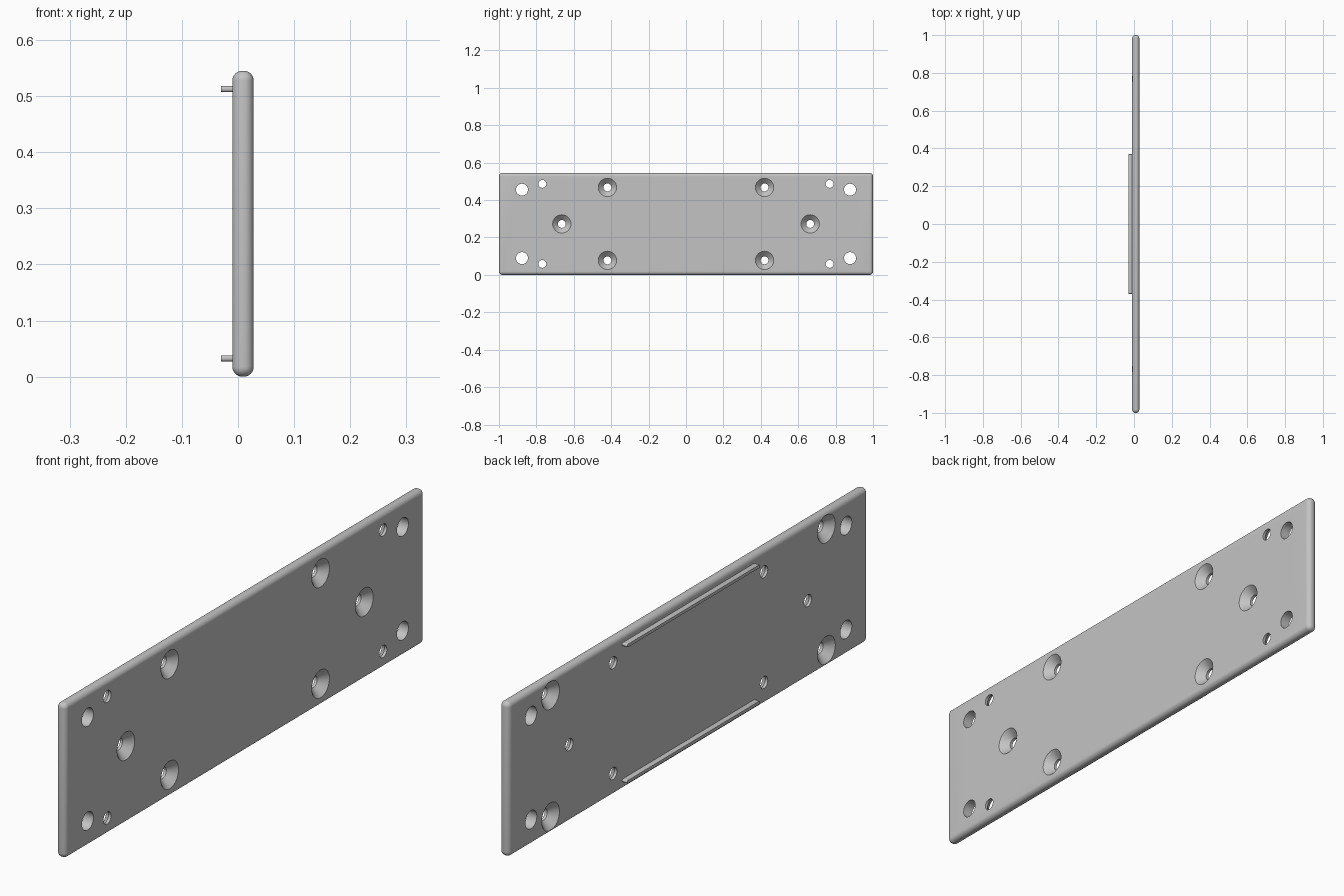
import bpy, bmesh, math

cube = bpy.data.objects.get("Cube")
if cube:
    bpy.data.objects.remove(cube, do_unlink=True)

HEIGHT = 0.545
BACK, FACE = -0.01, 0.028   # x of the plate's two broad faces
MID = HEIGHT / 2
SEGMENTS = 40

grey = bpy.data.materials.new("plain grey")
grey.use_nodes = True
COLOUR = (0.55, 0.55, 0.55, 1)
grey.diffuse_color = COLOUR
grey.node_tree.nodes["Principled BSDF"].inputs["Base Color"].default_value = COLOUR


def make_object(name, bm):
    bmesh.ops.recalc_face_normals(bm, faces=bm.faces)
    mesh = bpy.data.meshes.new(name)
    bm.to_mesh(mesh)
    bm.free()
    mesh.materials.append(grey)
    obj = bpy.data.objects.new(name, mesh)
    bpy.context.collection.objects.link(obj)
    return obj


def box(bm, x0, x1, y0, y1, z0, z1):
    verts = bmesh.ops.create_cube(bm, size=1)["verts"]
    for v in verts:
        v.co.x = x1 if v.co.x > 0 else x0
        v.co.y = y1 if v.co.y > 0 else y0
        v.co.z = z1 if v.co.z > 0 else z0


def lathe_x(bm, profile, y, z):
    """Closed solid of revolution along x from (x, radius) pairs."""
    rings = []
    for x, r in profile:
        angles = [math.tau * i / SEGMENTS for i in range(SEGMENTS)]
        rings.append([bm.verts.new((x, y + r * math.cos(a), z + r * math.sin(a)))
                      for a in angles])
    for a, b in zip(rings, rings[1:]):
        for i in range(SEGMENTS):
            j = (i + 1) % SEGMENTS
            bm.faces.new((a[i], a[j], b[j], b[i]))
    bm.faces.new(rings[0])
    bm.faces.new(rings[-1])


def countersink(face, direction):
    """Narrow bore widening into a cone at the given face."""
    bore, rim, over = 0.021, 0.049, 0.02
    depth = rim - bore
    return [(face - direction * 0.08, bore), (face - direction * depth, bore),
            (face, rim), (face + direction * over, rim)]


# Plate with fully rounded edges
bm = bmesh.new()
box(bm, BACK, FACE, -1, 1, 0, HEIGHT)
bmesh.ops.bevel(bm, geom=bm.edges[:], offset=0.0175, segments=8,
                profile=0.5, affect='EDGES')
plate = make_object("plate", bm)

# Cutters for all holes, mirrored about the plate centre
straight = [(-0.1, 0.032), (0.1, 0.032)]
front_sink = countersink(FACE, 1)
rear_sink = countersink(BACK, -1)
bm = bmesh.new()
for side in (-1, 1):
    lathe_x(bm, front_sink, side * 0.664, MID)
    for up in (-1, 1):
        lathe_x(bm, straight, side * 0.877, MID + up * 0.183)
        lathe_x(bm, rear_sink, side * 0.768, MID + up * 0.214)
        lathe_x(bm, front_sink, side * 0.42, MID + up * 0.195)
cutter = make_object("hole_cutter", bm)
cutter.hide_render = True

# Cut the holes, then remove the cutter
cut = plate.modifiers.new("holes", 'BOOLEAN')
cut.operation = 'DIFFERENCE'
cut.solver = 'EXACT'
cut.object = cutter
bpy.context.view_layer.objects.active = plate
bpy.ops.object.modifier_apply(modifier=cut.name)
bpy.data.objects.remove(cutter, do_unlink=True)

# Two long rails on the rear face, with rounded ends
parts = [plate]
for name, up in (("lower_rail", -1), ("upper_rail", 1)):
    bm = bmesh.new()
    z = MID + up * 0.24
    box(bm, -0.03, BACK + 0.002, -0.37, 0.37, z - 0.0055, z + 0.0055)
    ends = [e for e in bm.edges
            if abs(e.verts[0].co.x - e.verts[1].co.x) > 0.01]
    bmesh.ops.bevel(bm, geom=ends, offset=0.005, segments=5,
                    profile=0.5, affect='EDGES')
    parts.append(make_object(name, bm))

# Smooth rounded surfaces while keeping hard edges
bpy.ops.object.select_all(action='DESELECT')
for obj in parts:
    obj.select_set(True)
bpy.context.view_layer.objects.active = plate
bpy.ops.object.shade_smooth_by_angle(angle=math.radians(30))
